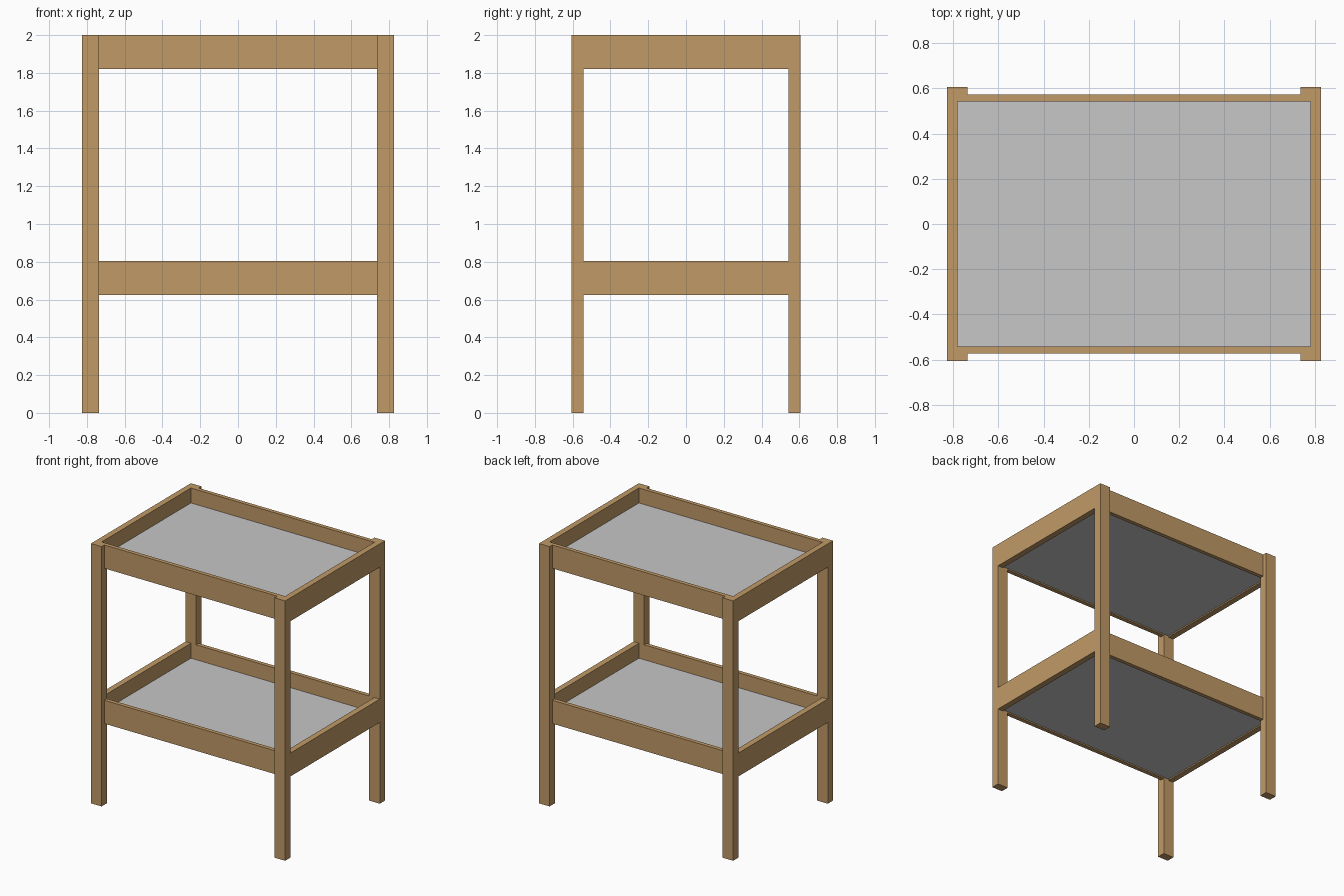
import bpy

if "Cube" in bpy.data.objects:
    bpy.data.objects.remove(bpy.data.objects["Cube"])


def material(name, rgb):
    m = bpy.data.materials.new(name)
    m.diffuse_color = (*rgb, 1.0)
    m.use_nodes = True
    m.node_tree.nodes["Principled BSDF"].inputs["Base Color"].default_value = m.diffuse_color
    return m


wood = material("light wood", (0.53, 0.32, 0.135))
grey = material("light grey board", (0.57, 0.57, 0.57))


def box(name, x, y, z, mat):
    """Box from (min, max) ranges on each axis."""
    centre = [(r[0] + r[1]) / 2 for r in (x, y, z)]
    bpy.ops.mesh.primitive_cube_add(size=1, location=centre)
    ob = bpy.context.object
    ob.name = name
    ob.scale = [r[1] - r[0] for r in (x, y, z)]
    bpy.ops.object.transform_apply(location=False, rotation=False, scale=True)
    ob.data.materials.append(mat)
    return ob


def span(a, b, sign):
    """Range a..b, mirrored to the negative side when sign is -1."""
    return (a, b) if sign > 0 else (-b, -a)


X_OUT, X_IN, X_LEG = 0.827, 0.781, 0.737   # outer face, side rail inside, leg inside
Y_OUT, Y_RAIL, Y_IN = 0.607, 0.574, 0.543  # outer face, long rail outside and inside
RAIL = 0.18

# Four legs; the outer faces are shared with the side rails
for sx, xs in ((-1, "left"), (1, "right")):
    for sy, ys in ((-1, "front"), (1, "back")):
        box(f"{ys}_{xs}_leg", span(X_LEG, X_OUT, sx), span(Y_IN, Y_OUT, sy), (0, 2), wood)

# Two trays: side rails, long rails and a bottom board
for level, top in (("upper", 2.0), ("lower", 0.805)):
    z = (top - RAIL, top)
    for s, side, end in ((-1, "left", "front"), (1, "right", "back")):
        box(f"{level}_{side}_rail", span(X_IN, X_OUT, s), (-Y_IN, Y_IN), z, wood)
        box(f"{level}_{end}_rail", (-X_IN, X_IN), span(Y_IN, Y_RAIL, s), z, wood)
    box(f"{level}_tray_board", (-X_IN, X_IN), (-Y_IN, Y_IN),
        (top - 0.17, top - 0.115), grey)
